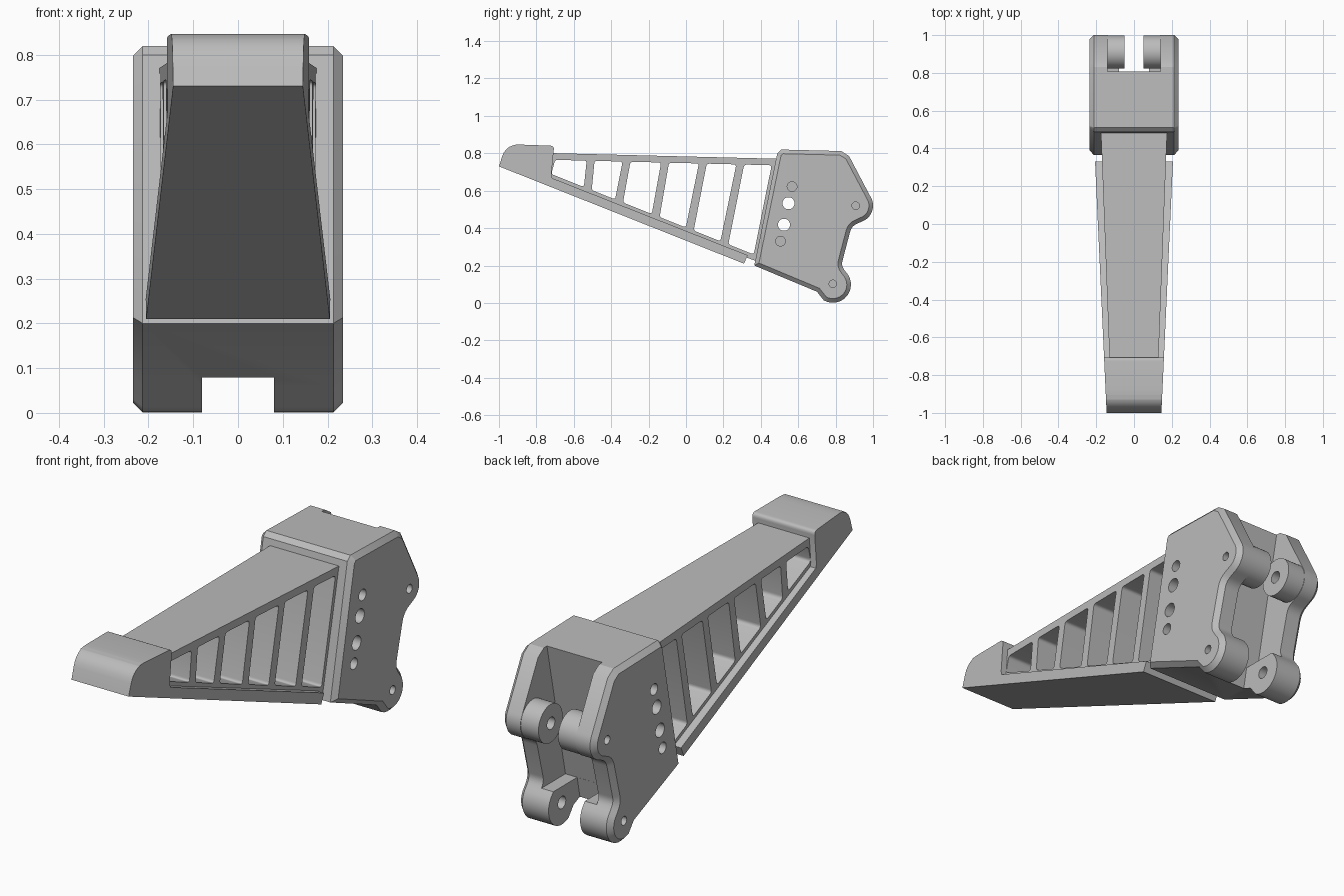
import bpy, bmesh, math

cube = bpy.data.objects.get("Cube")
if cube:
    bpy.data.objects.remove(cube, do_unlink=True)

GREY = (0.5, 0.5, 0.5, 1)
grey = bpy.data.materials.new("plain grey")
grey.use_nodes = True
grey.diffuse_color = GREY
grey.node_tree.nodes["Principled BSDF"].inputs["Base Color"].default_value = GREY


def arc(cy, cz, r, start, end, n=14):
    """Points on a circle in the side plane, angles in degrees."""
    angles = [math.radians(start + (end - start) * i / n) for i in range(n + 1)]
    return [(cy + r * math.cos(a), cz + r * math.sin(a)) for a in angles]


def rounded(points, n=5):
    """Replace every (y, z, r) corner with a small curve; keep (y, z) corners."""
    out = []
    for i, p in enumerate(points):
        if len(p) == 2:
            out.append(p)
            continue
        y, z, r = p
        ends = []
        for q in (points[i - 1], points[(i + 1) % len(points)]):
            d = math.hypot(q[0] - y, q[1] - z)
            ends.append((y + (q[0] - y) * r / d, z + (q[1] - z) * r / d))
        (ay, az), (by, bz) = ends
        for k in range(n + 1):
            t = k / n
            u = 1 - t
            out.append((u * u * ay + 2 * u * t * y + t * t * by,
                        u * u * az + 2 * u * t * z + t * t * bz))
    return out


def prism(name, profile, left, right, chamfer=0):
    """Side profile spanning x = right(y) to left(y), optionally chamfered."""
    bm = bmesh.new()
    sides = [[bm.verts.new((f(y), y, z)) for y, z in profile] for f in (right, left)]
    caps = [bm.faces.new(s) for s in sides]
    n = len(profile)
    for i in range(n):
        j = (i + 1) % n
        bm.faces.new((sides[0][i], sides[0][j], sides[1][j], sides[1][i]))
    bmesh.ops.recalc_face_normals(bm, faces=bm.faces)
    if chamfer:
        bmesh.ops.inset_individual(bm, faces=caps, thickness=chamfer,
                                   depth=chamfer, use_even_offset=True)
    mesh = bpy.data.meshes.new(name)
    bm.to_mesh(mesh)
    bm.free()
    mesh.materials.append(grey)
    obj = bpy.data.objects.new(name, mesh)
    bpy.context.collection.objects.link(obj)
    return obj


def slab(name, profile, x0, x1, chamfer=0):
    return prism(name, profile, lambda y: x1, lambda y: x0, chamfer)


def disc(name, cy, cz, r, x0, x1):
    return slab(name, arc(cy, cz, r, 0, 360, 32)[:-1], x0, x1)


def carve(obj, cutters):
    """Subtract all cutters, bake the result and remove them."""
    for c in cutters:
        c.hide_render = True
        mod = obj.modifiers.new("cut", "BOOLEAN")
        mod.operation = "DIFFERENCE"
        mod.solver = "EXACT"
        mod.object = c
    graph = bpy.context.evaluated_depsgraph_get()
    mesh = bpy.data.meshes.new_from_object(obj.evaluated_get(graph))
    obj.modifiers.clear()
    obj.data = mesh
    for c in cutters:
        bpy.data.objects.remove(c, do_unlink=True)


def floor_z(y):
    return 0.73 - 0.397 * (y + 1)


def ceiling_z(y):
    return 0.765 - 0.025 * (y + 0.7)


def plate_w(y):
    return 0.145 + 0.046 * (y + 1)


def frame_w(y):
    return 0.13 + 0.038 * (y + 0.7)


parts = []

# Nose block at the narrow end
nose = rounded([(-1, 0.73), (-0.965, 0.84, 0.06), (-0.9, 0.847, 0.03), (-0.705, 0.84, 0.02),
                (-0.72, 0.685), (-0.7, floor_z(-0.7))])
parts.append(prism("nose_block", nose, plate_w, lambda y: -plate_w(y)))

# Wide sloping bottom plate
plate = [(-0.75, floor_z(-0.75)), (0.31, floor_z(0.31)),
         (0.33, floor_z(0.31) + 0.045), (-0.75, floor_z(-0.75) + 0.05)]
parts.append(prism("bottom_plate", plate, plate_w, lambda y: -plate_w(y)))

# Narrower frame with slanted ribs left between rounded openings
frame = prism("rib_frame", [(-0.76, floor_z(-0.76) + 0.02), (0.42, floor_z(0.42) + 0.04),
                            (0.52, 0.77), (-0.76, 0.802)], frame_w, lambda y: -frame_w(y))
rib_tops = [-0.51, -0.318, -0.112, 0.09, 0.29]
rib_feet = [-0.525, -0.358, -0.162, 0.02, 0.205]
starts = [(-0.7, -0.72)] + [(t + 0.021, f + 0.021) for t, f in zip(rib_tops, rib_feet)]
ends = [(t - 0.021, f - 0.021) for t, f in zip(rib_tops, rib_feet)] + [(0.458, 0.362)]
openings = []
for (t0, f0), (t1, f1) in zip(starts, ends):
    corners = [(t0, ceiling_z(t0)), (t1, ceiling_z(t1)),
               (f1, floor_z(f1) + 0.07), (f0, floor_z(f0) + 0.07)]
    shape = rounded([(y, z, 0.015) for y, z in corners])
    openings.append(slab("opening_cutter", shape, -0.4, 0.4))
carve(frame, openings)
parts.append(frame)

# Mounting bracket with chamfered cheeks
outline = rounded([(0.365, 0.2), (0.488, 0.8), (0.51, 0.82), (0.83, 0.812), (0.872, 0.785)]
                  + arc(0.91, 0.52, 0.09, 30, -70)
                  + [(0.885, 0.41, 0.03), (0.83, 0.2, 0.025)]
                  + arc(0.785, 0.098, 0.097, 45, -120)
                  + [(0.7, 0.06)])
bracket = slab("mounting_bracket", outline, -0.213, 0.213, 0.022)

# Rear recess, lower slot, cross holes and pin sockets
cutters = [
    slab("recess_cutter", [(0.82, 0.87), (0.674, 0.175), (1.1, 0.175), (1.1, 0.87)], -0.14, 0.14),
    slab("slot_cutter", [(0.69, 0.25), (0.651, 0.06), (0.64, -0.1), (1.1, -0.1), (1.1, 0.25)],
         -0.08, 0.08),
]
for y, z in ((0.548, 0.533), (0.524, 0.418)):
    cutters.append(disc("through_hole_cutter", y, z, 0.032, -0.4, 0.4))
for side in (-1, 1):
    for y, z, r in ((0.567, 0.622, 0.026), (0.505, 0.33, 0.026),
                    (0.907, 0.52, 0.02), (0.785, 0.102, 0.02)):
        cutters.append(disc("socket_cutter", y, z, r, side * 0.185, side * 0.3))
    cutters.append(disc("pin_cutter", 0.785, 0.102, 0.028, side * 0.05, side * 0.13))
carve(bracket, cutters)
parts.append(bracket)

# Upper hinge lugs facing each other across the recess
for side, word in ((-1, "right"), (1, "left")):
    lug = disc("upper_lug_" + word, 0.91, 0.52, 0.088, side * 0.05, side * 0.145)
    carve(lug, [disc("pin_cutter", 0.907, 0.52, 0.028, side * 0.03, side * 0.12)])
    parts.append(lug)

# Smooth the curved surfaces and keep the hard edges
bpy.ops.object.select_all(action="DESELECT")
for p in parts:
    p.select_set(True)
bpy.context.view_layer.objects.active = parts[0]
bpy.ops.object.shade_smooth_by_angle(angle=math.radians(30))
